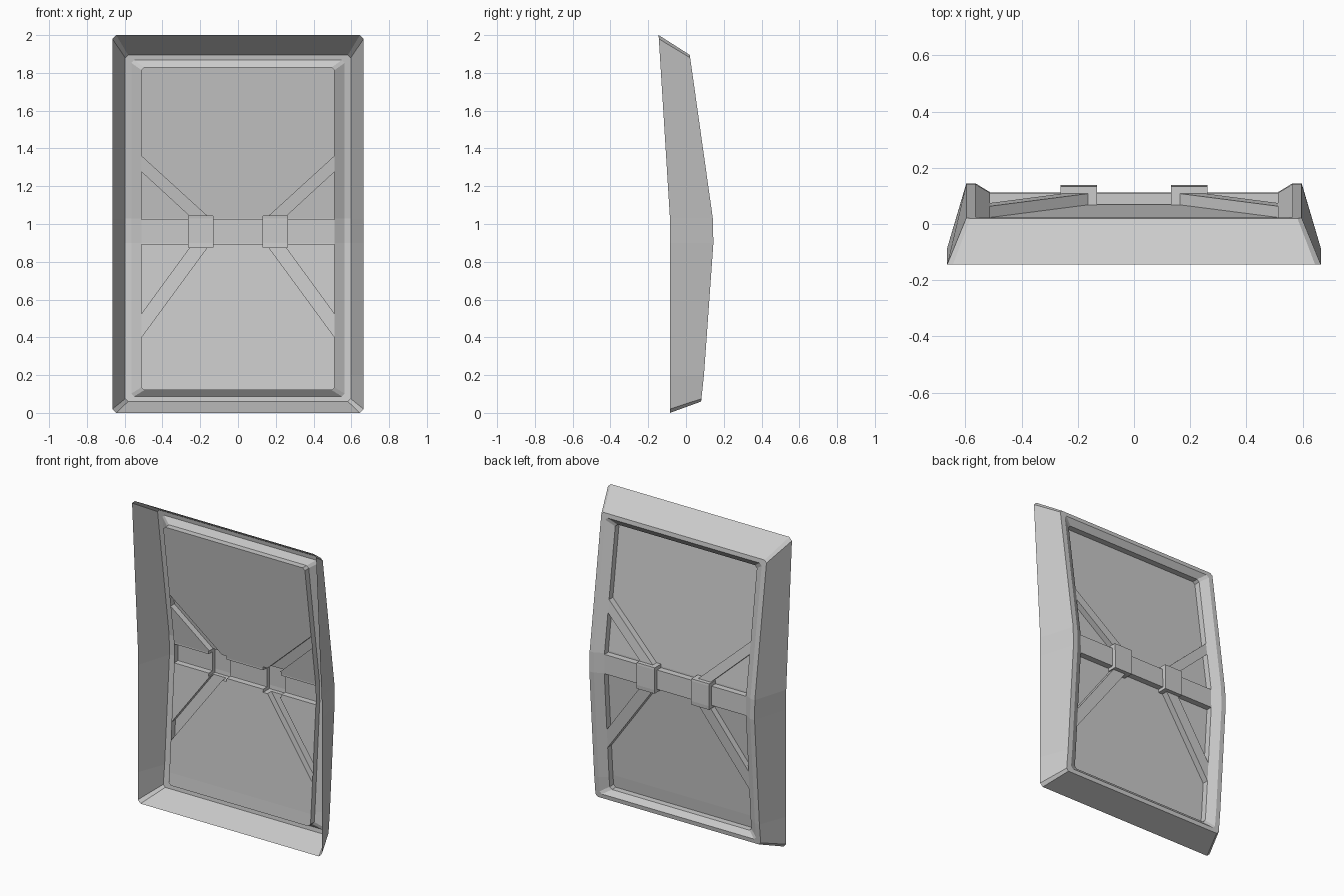
import bpy, bmesh
from mathutils import Vector

if "Cube" in bpy.data.objects:
    bpy.data.objects.remove(bpy.data.objects["Cube"])

BACK = [(0.06, 0.08), (0.2, 0.095), (0.9, 0.145), (1.03, 0.142), (1.895, 0.02)]
FRONT = [(0.0, -0.085), (1.03, -0.085), (2.0, -0.145)]
KINKS = [0.2, 0.9, 1.03]
STEP, BAR_H, CLAMP_H = 0.072, 0.04, 0.066


def depth(profile, z):
    for (z0, y0), (z1, y1) in zip(profile, profile[1:]):
        if z <= z1:
            break
    return y0 + (y1 - y0) * (z - z0) / (z1 - z0)


def side(hx, z0, z1, c, profile, dy=0.0):
    """Right half of a rectangle with cut corners, bent along a depth profile."""
    pts = [(hx - c, z0), (hx, z0 + c)] + [(hx, z) for z in KINKS]
    pts += [(hx, z1 - c), (hx - c, z1)]
    return [Vector((x, depth(profile, z) + dy, z)) for x, z in pts]


def finish(bm, name):
    me = bpy.data.meshes.new(name)
    bm.to_mesh(me)
    bm.free()
    ob = bpy.data.objects.new(name, me)
    bpy.context.collection.objects.link(ob)
    return ob


# Frame: flared skirt, flat rim, bevel and inner wall, lofted ring to ring
inner = side(0.512, 0.12, 1.83, 0.015, BACK, -STEP)
halves = [
    side(0.665, 0.0, 2.0, 0.02, FRONT),
    side(0.597, 0.06, 1.895, 0.015, BACK),
    side(0.565, 0.087, 1.868, 0.015, BACK),
    side(0.512, 0.12, 1.83, 0.015, BACK, -0.032),
    inner,
]
bm = bmesh.new()
rings = []
for half in halves:
    full = half + [Vector((-p.x, p.y, p.z)) for p in reversed(half)]
    rings.append([bm.verts.new(p) for p in full])
for a, b in zip(rings, rings[1:]):
    for i in range(len(a)):
        j = (i + 1) % len(a)
        bm.faces.new((a[i], b[i], b[j], a[j]))
finish(bm, "door_frame")

# Panel: right half of the recessed sheet, cut along the brace outlines
bm = bmesh.new()
edge = [bm.verts.new(p) for p in inner]
mid = [bm.verts.new((0, p.y, p.z)) for p in inner]
for i in range(len(edge) - 1):
    bm.faces.new((mid[i], mid[i + 1], edge[i + 1], edge[i]))

BAR = (0.895, 1.02)
CLAMP = (0.132, 0.262, 0.875, 1.043)
UPPER = [((0.512, 1.36), (0.15, 1.03)), ((0.512, 1.28), (0.23, 1.02))]
LOWER = [((0.512, 0.52), (0.25, 0.88)), ((0.512, 0.40), (0.16, 0.88))]
lines = [((0, z), (1, z)) for z in BAR + CLAMP[2:]]
lines += [((x, 0), (x, 1)) for x in CLAMP[:2]] + UPPER + LOWER
for (x0, z0), (x1, z1) in lines:
    bmesh.ops.bisect_plane(bm, geom=bm.verts[:] + bm.edges[:] + bm.faces[:], dist=1e-5,
                           plane_co=(x0, 0, z0), plane_no=(z1 - z0, 0, x0 - x1))


def in_clamp(p):
    return CLAMP[0] < p.x < CLAMP[1] and CLAMP[2] < p.z < CLAMP[3]


def between(p, pair):
    zs = [z0 + (z1 - z0) * (p.x - x0) / (x1 - x0) for (x0, z0), (x1, z1) in pair]
    return min(zs) < p.z < max(zs)


def in_brace(p):
    return (in_clamp(p) or BAR[0] < p.z < BAR[1]
            or (p.z > BAR[1] and between(p, UPPER))
            or (p.z < BAR[0] and between(p, LOWER)))


def emboss(faces, height):
    res = bmesh.ops.extrude_face_region(bm, geom=faces)
    bmesh.ops.translate(bm, vec=(0, height, 0),
                        verts=[g for g in res["geom"] if isinstance(g, bmesh.types.BMVert)])
    bmesh.ops.delete(bm, geom=[f for f in faces if f.is_valid], context="FACES")
    return [g for g in res["geom"] if isinstance(g, bmesh.types.BMFace) and g.is_valid]


# Cross bar and diagonal braces, then the two clamps raised further
caps = emboss([f for f in bm.faces if in_brace(f.calc_center_median())], BAR_H)
emboss([f for f in caps if in_clamp(f.calc_center_median())], CLAMP_H - BAR_H)

# Drop walls left on the mirror line and against the frame
ends = [f for f in bm.faces if all(v.co.x < 1e-4 for v in f.verts)
        or all(v.co.x > 0.5119 for v in f.verts)]
bmesh.ops.delete(bm, geom=ends, context="FACES")
loose = [v for v in bm.verts if not v.link_faces]
bmesh.ops.delete(bm, geom=loose, context="VERTS")
bmesh.ops.dissolve_limit(bm, angle_limit=0.01, verts=bm.verts[:], edges=bm.edges[:])
bmesh.ops.triangulate(bm, faces=[f for f in bm.faces if len(f.verts) > 4])

panel = finish(bm, "braced_panel")
mirror = panel.modifiers.new("mirror", "MIRROR")
mirror.use_axis[0] = True
